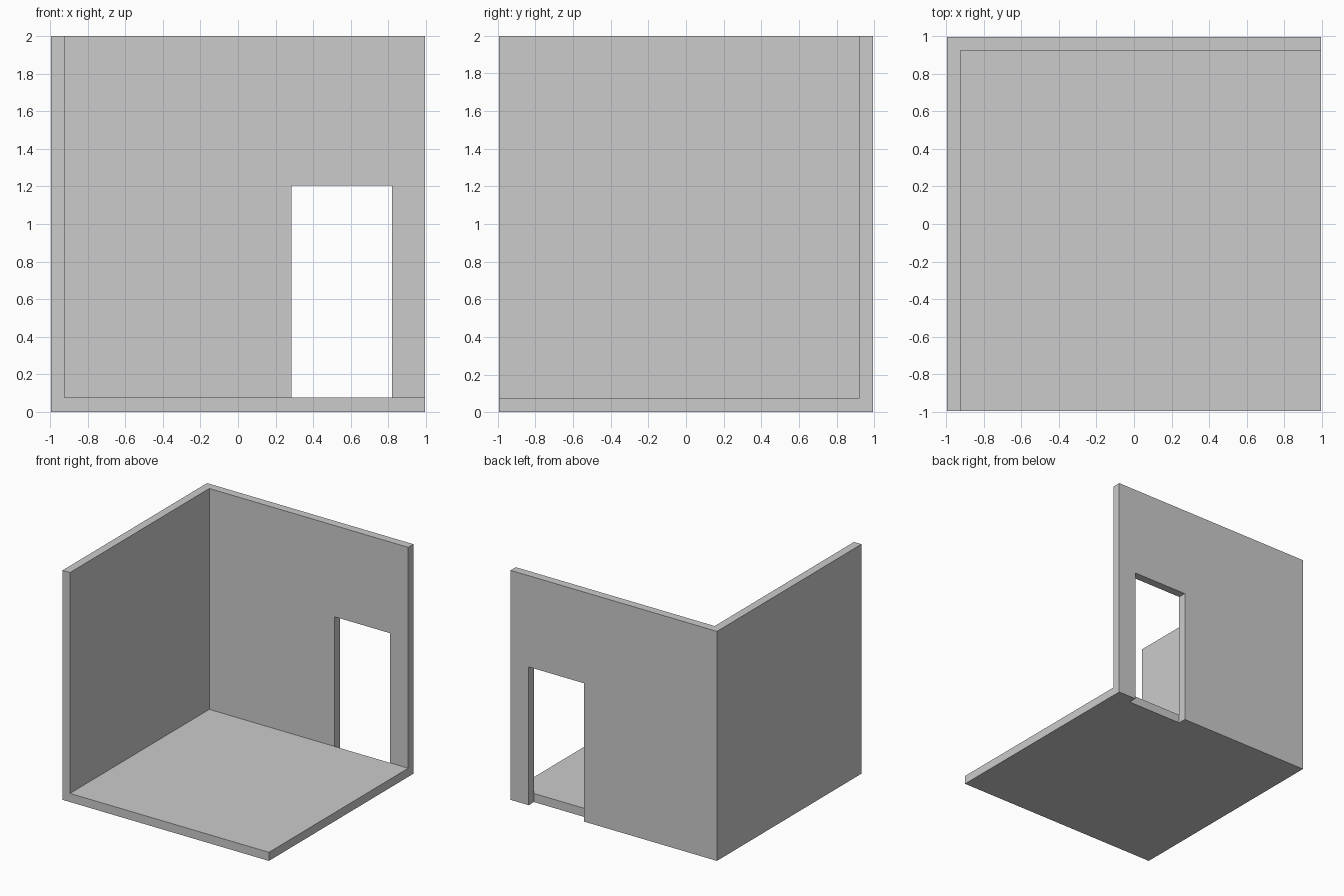
import bpy

if "Cube" in bpy.data.objects:
    bpy.data.objects.remove(bpy.data.objects["Cube"])

HALF, HEIGHT = 0.995, 2.0      # footprint half width, total height
WALL, FLOOR = 0.072, 0.075     # wall and floor thickness


def box(name, lo, hi):
    """Axis-aligned box between two corners."""
    centre = [(a + b) / 2 for a, b in zip(lo, hi)]
    bpy.ops.mesh.primitive_cube_add(size=1, location=centre)
    ob = bpy.context.object
    ob.name = name
    ob.scale = [b - a for a, b in zip(lo, hi)]
    bpy.ops.object.transform_apply(location=True, rotation=True, scale=True)
    return ob


def cut(target, cutter):
    """Subtract cutter from target, then remove the cutter."""
    cutter.hide_render = True
    mod = target.modifiers.new("cut", 'BOOLEAN')
    mod.operation = 'DIFFERENCE'
    mod.solver = 'EXACT'
    mod.object = cutter
    bpy.context.view_layer.objects.active = target
    bpy.ops.object.modifier_apply(modifier=mod.name)
    bpy.data.objects.remove(cutter, do_unlink=True)


# Solid block that becomes floor, left wall and back wall
room = box("room_corner", (-HALF, -HALF, 0), (HALF, HALF, HEIGHT))

# Hollow interior, open to the front, right and top
cut(room, box("interior_cutter",
              (-HALF + WALL, -HALF - 1, FLOOR),
              (HALF + 1, HALF - WALL, HEIGHT + 1)))

# Doorway through the back wall, down to the ground; the floor stops at the wall
inner = HALF - WALL
cut(room, box("doorway_cutter", (0.285, inner, -0.5), (0.82, HALF + 0.5, 1.205)))
